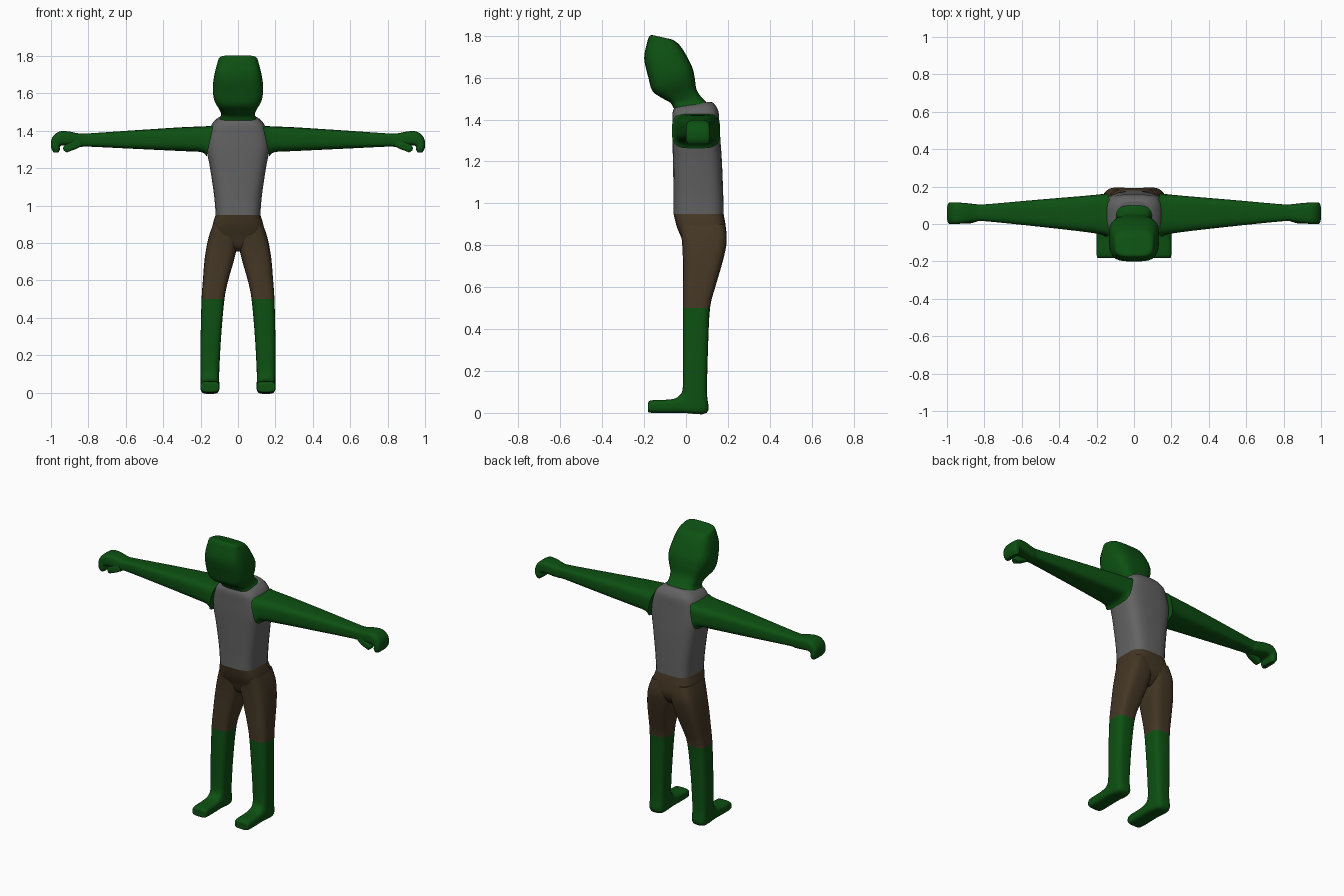
import bpy, bmesh
from math import cos, sin, tau
from mathutils import Vector

if "Cube" in bpy.data.objects:
    bpy.data.objects.remove(bpy.data.objects["Cube"], do_unlink=True)


def material(name, rgb):
    m = bpy.data.materials.new(name)
    m.use_nodes = True
    m.diffuse_color = (*rgb, 1)
    bsdf = m.node_tree.nodes["Principled BSDF"]
    bsdf.inputs["Base Color"].default_value = (*rgb, 1)
    bsdf.inputs["Roughness"].default_value = 0.8
    return m


GREEN = material("green skin", (0.004, 0.08, 0.006))
GREY = material("grey shirt", (0.125, 0.125, 0.125))
BROWN = material("brown trousers", (0.058, 0.038, 0.018))

SIDES, STEPS, POWER = 24, 4, 3.6


def smooth_rows(rows):
    """Catmull-Rom interpolation through the section rows."""
    rows = [Vector(r) for r in rows]
    out = []
    for i in range(len(rows) - 1):
        a, b, c = rows[max(i - 1, 0)], rows[i], rows[i + 1]
        d = rows[min(i + 2, len(rows) - 1)]
        for k in range(STEPS):
            t = k / STEPS
            out.append(b + (c - a) * (t / 2)
                       + (a * 2 - b * 5 + c * 4 - d) * (t * t / 2)
                       + (b * 3 - a - c * 3 + d) * (t ** 3 / 2))
    return out + [rows[-1]]


def soft(v):
    return (1 if v > 0 else -1) * abs(v) ** (2 / POWER)


def loft(name, rows, place, mats, rule=lambda c: 0):
    """Skin rounded-box sections; a row is two profile points and a depth range."""
    bm = bmesh.new()
    rings = []
    for p0, q0, p1, q1, lo, hi in smooth_rows(rows):
        ring = []
        for i in range(SIDES):
            ang = tau * (i + 0.5) / SIDES
            u, w = soft(cos(ang)), soft(sin(ang))
            ring.append(bm.verts.new(place((p0 + p1 + u * (p0 - p1)) / 2,
                                           (q0 + q1 + u * (q0 - q1)) / 2,
                                           (lo + hi + w * (hi - lo)) / 2)))
        rings.append(ring)
    for a, b in zip(rings, rings[1:]):
        for i in range(SIDES):
            j = (i + 1) % SIDES
            bm.faces.new((a[i], a[j], b[j], b[i]))
    bm.faces.new(rings[0])
    bm.faces.new(rings[-1])
    bmesh.ops.recalc_face_normals(bm, faces=bm.faces)
    for f in bm.faces:
        f.smooth = len(f.verts) == 4
        f.material_index = rule(f.calc_center_median())
    mesh = bpy.data.meshes.new(name)
    bm.to_mesh(mesh)
    bm.free()
    for m in mats:
        mesh.materials.append(m)
    bpy.context.collection.objects.link(bpy.data.objects.new(name, mesh))


def level(z, front, back, lo, hi):
    """A horizontal section."""
    return (front, z, back, z, lo, hi)


def side_profile(p, q, r):
    return (r, p, q)


# Shirt
loft("torso", [
    level(.95, -.06, .18, -.12, .12),
    level(1.05, -.06, .178, -.128, .128),
    level(1.2, -.063, .172, -.15, .15),
    level(1.3, -.065, .165, -.168, .168),
    level(1.38, -.065, .16, -.16, .16),
    (-.065, 1.43, .155, 1.44, -.14, .14),
    (-.055, 1.457, .135, 1.475, -.108, .108),
    (-.04, 1.465, .12, 1.485, -.08, .08),
], side_profile, [GREY])

# Hips, narrowing down to the crotch
loft("hips", [
    level(.95, -.06, .18, -.12, .12),
    level(.89, -.045, .19, -.137, .137),
    level(.83, -.02, .193, -.13, .13),
    level(.78, .0, .17, -.07, .07),
    level(.755, .03, .14, -.025, .025),
], side_profile, [BROWN])

# Neck and forward-leaning head
loft("head", [
    (-.06, 1.455, .11, 1.475, -.10, .10),
    (-.075, 1.48, .085, 1.495, -.09, .09),
    (-.11, 1.5, .052, 1.54, -.10, .10),
    (-.16, 1.535, .042, 1.6, -.125, .125),
    (-.18, 1.6, .03, 1.65, -.135, .135),
    (-.2, 1.69, .0, 1.71, -.126, .126),
    (-.188, 1.76, -.03, 1.755, -.112, .112),
    (-.175, 1.798, -.055, 1.776, -.10, .10),
    (-.16, 1.803, -.075, 1.784, -.08, .08),
], side_profile, [GREEN])

for side, s in (("left", 1), ("right", -1)):
    def mirrored_side(p, q, r):
        return (s * r, p, q)

    def mirrored_front(p, q, r):
        return (s * p, r, q)

    # Leg with trouser above the knee, and foot
    loft(side + "_leg", [
        level(.9, -.03, .185, .01, .134),
        level(.82, -.02, .195, .0, .16),
        level(.72, -.015, .175, .018, .178),
        level(.6, -.015, .14, .052, .188),
        level(.5, -.015, .115, .072, .195),
        level(.3, -.015, .105, .09, .2),
        (-.015, .13, .1, .1, .1, .2),
        (-.03, .085, .1, .0, .1, .2),
        (-.07, .065, -.02, .0, .1, .2),
        (-.165, .06, -.165, .0, .1, .2),
        (-.182, .045, -.182, .015, .108, .192),
    ], mirrored_side, [GREEN, BROWN], lambda c: int(c.z > .5))

    # Arm ending in curled fingers
    loft(side + "_arm", [
        (.13, 1.432, .168, 1.262, -.067, .163),
        (.16, 1.425, .195, 1.285, -.055, .159),
        (.3, 1.419, .3, 1.291, -.038, .148),
        (.55, 1.403, .55, 1.303, -.01, .127),
        (.8, 1.386, .8, 1.315, .015, .105),
        (.85, 1.386, .84, 1.313, .013, .106),
        (.91, 1.397, .89, 1.318, .005, .112),
        (.96, 1.394, .935, 1.322, .0, .115),
        (.995, 1.36, .952, 1.315, .0, .115),
        (.999, 1.31, .952, 1.3, .0, .115),
        (.985, 1.283, .96, 1.284, .008, .107),
    ], mirrored_front, [GREEN])

    # Thumb
    loft(side + "_thumb", [
        (.86, 1.36, .835, 1.318, .012, .055),
        (.9, 1.34, .865, 1.303, .003, .05),
        (.932, 1.315, .9, 1.29, .002, .045),
        (.933, 1.295, .915, 1.283, .008, .04),
    ], mirrored_front, [GREEN])
